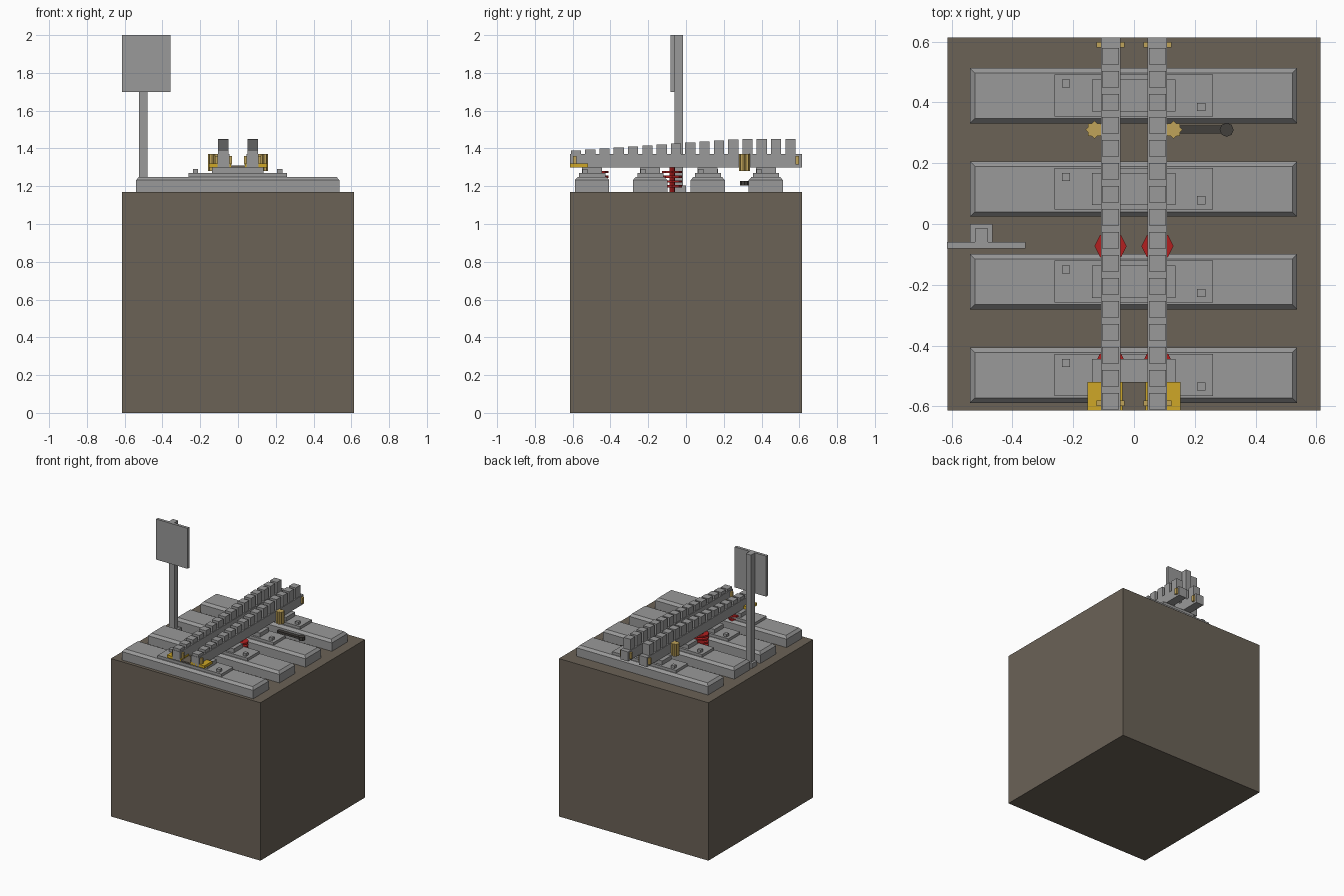
import bpy, bmesh, math

if "Cube" in bpy.data.objects:
    bpy.data.objects.remove(bpy.data.objects["Cube"])


def material(name, r, g, b):
    m = bpy.data.materials.new(name)
    m.diffuse_color = (r, g, b, 1)
    m.use_nodes = True
    m.node_tree.nodes["Principled BSDF"].inputs["Base Color"].default_value = m.diffuse_color
    return m


GREY = material("grey metal", 0.32, 0.32, 0.32)
EARTH = material("brown earth", 0.145, 0.122, 0.094)
YELLOW = material("bright yellow", 0.62, 0.39, 0.02)
GOLD = material("tan gold", 0.53, 0.37, 0.10)
RED = material("red", 0.45, 0.014, 0.014)
DARK = material("dark brown grey", 0.055, 0.05, 0.045)


def finish(name, bm, mat):
    bmesh.ops.recalc_face_normals(bm, faces=bm.faces)
    me = bpy.data.meshes.new(name)
    bm.to_mesh(me)
    bm.free()
    me.materials.append(mat)
    ob = bpy.data.objects.new(name, me)
    bpy.context.collection.objects.link(ob)
    return ob


def prism(name, outline, z0, z1, mat):
    """Extrude an xy outline from z0 to z1."""
    bm = bmesh.new()
    face = bm.faces.new([bm.verts.new((x, y, z0)) for x, y in outline])
    up = bmesh.ops.extrude_face_region(bm, geom=[face])["geom"]
    for v in up:
        if isinstance(v, bmesh.types.BMVert):
            v.co.z = z1
    return finish(name, bm, mat)


def box(name, x0, x1, y0, y1, z0, z1, mat):
    return prism(name, [(x0, y0), (x1, y0), (x1, y1), (x0, y1)], z0, z1, mat)


def ring(cx, cy, radii, n):
    """Outline with the radii used in turn around the centre."""
    return [(cx + radii[i % len(radii)] * math.cos(2 * math.pi * i / n),
             cy + radii[i % len(radii)] * math.sin(2 * math.pi * i / n))
            for i in range(n)]


# Ground block
box("ground_block", -0.613, 0.613, -0.613, 0.613, 0, 1.17, EARTH)

# Sleepers with chamfered tops, base plates, chairs and bolts
for yc in (0.4225, 0.115, -0.19, -0.4975):
    bm = bmesh.new()
    rings = []
    for z, inset in ((1.17, 0), (1.232, 0), (1.25, 0.016)):
        x0, x1, h = -0.54 + inset, 0.537 - inset, 0.091 - inset
        rings.append([bm.verts.new(p) for p in (
            (x0, yc - h, z), (x1, yc - h, z), (x1, yc + h, z), (x0, yc + h, z))])
    bm.faces.new(rings[0])
    bm.faces.new(rings[-1])
    for a, b in zip(rings, rings[1:]):
        for i in range(4):
            j = (i + 1) % 4
            bm.faces.new((a[i], a[j], b[j], b[i]))
    finish("sleeper", bm, GREY)
    box("base_plate", -0.262, 0.26, yc - 0.068, yc + 0.07, 1.25, 1.27, GREY)
    box("rail_chair", -0.138, 0.136, yc - 0.053, yc + 0.053, 1.27, 1.30, GREY)
    for bx, by in ((-0.224, 0.04), (0.221, -0.037)):
        box("bolt", bx - 0.0135, bx + 0.0135, yc + by - 0.0135, yc + by + 0.0135,
            1.27, 1.29, GREY)

TEETH, PITCH = 16, 0.0757
for s in (-1, 1):
    xc = 0.077 * s
    # Rail beam with a row of teeth rising towards the back
    box("rail_beam", xc - 0.032, xc + 0.032, -0.613, 0.613, 1.30, 1.37, GREY)
    for i in range(TEETH):
        y = -0.61 + i * PITCH
        top = min(1.388 + 0.064 * i / 12, 1.45)
        box("rail_tooth", xc - 0.028, xc + 0.028, y, y + 0.054, 1.37, top, GREY)
    # Small clips on both sides of each rail end
    for y in (-0.59, 0.59):
        for d in (-1, 1):
            cx = xc + d * 0.0385
            box("rail_clip", cx - 0.0075, cx + 0.0075, y - 0.009, y + 0.009,
                1.315, 1.36, GOLD)
    # Ribbed roller beside the rail
    prism("ribbed_roller", ring(0.13 * s, 0.31, (0.029, 0.023), 16), 1.28, 1.37, GOLD)
    # Springs as stacked coils around a thin core
    for y in (-0.073, -0.463):
        for z in (1.20, 1.225, 1.25, 1.275):
            prism("spring_coil", ring(xc, y, (0.053, 0.050), 8),
                  z - 0.006, z + 0.006, RED)
        prism("spring_core", ring(xc, y, (0.015,), 8), 1.17, 1.30, RED)
    # Yellow end plates beside the rails
    xa, xb = sorted((0.038 * s, 0.153 * s))
    box("end_plate", xa, xb, -0.613, -0.52, 1.30, 1.32, YELLOW)

# Dark plate between the rails at the front end
box("center_plate", -0.038, 0.038, -0.613, -0.52, 1.30, 1.31, EARTH)

# Lever arm with round end
box("lever_arm", 0.11, 0.29, 0.298, 0.324, 1.207, 1.222, DARK)
prism("lever_end", ring(0.305, 0.31, (0.023,), 8), 1.203, 1.228, DARK)

# Sign with post and foot
box("sign_foot", -0.54, -0.465, -0.06, 0.0, 1.17, 1.205, GREY)
box("sign_post", -0.523, -0.48, -0.06, -0.015, 1.17, 2.0, GREY)
box("sign_board", -0.615, -0.357, -0.081, -0.06, 1.70, 2.0, GREY)
